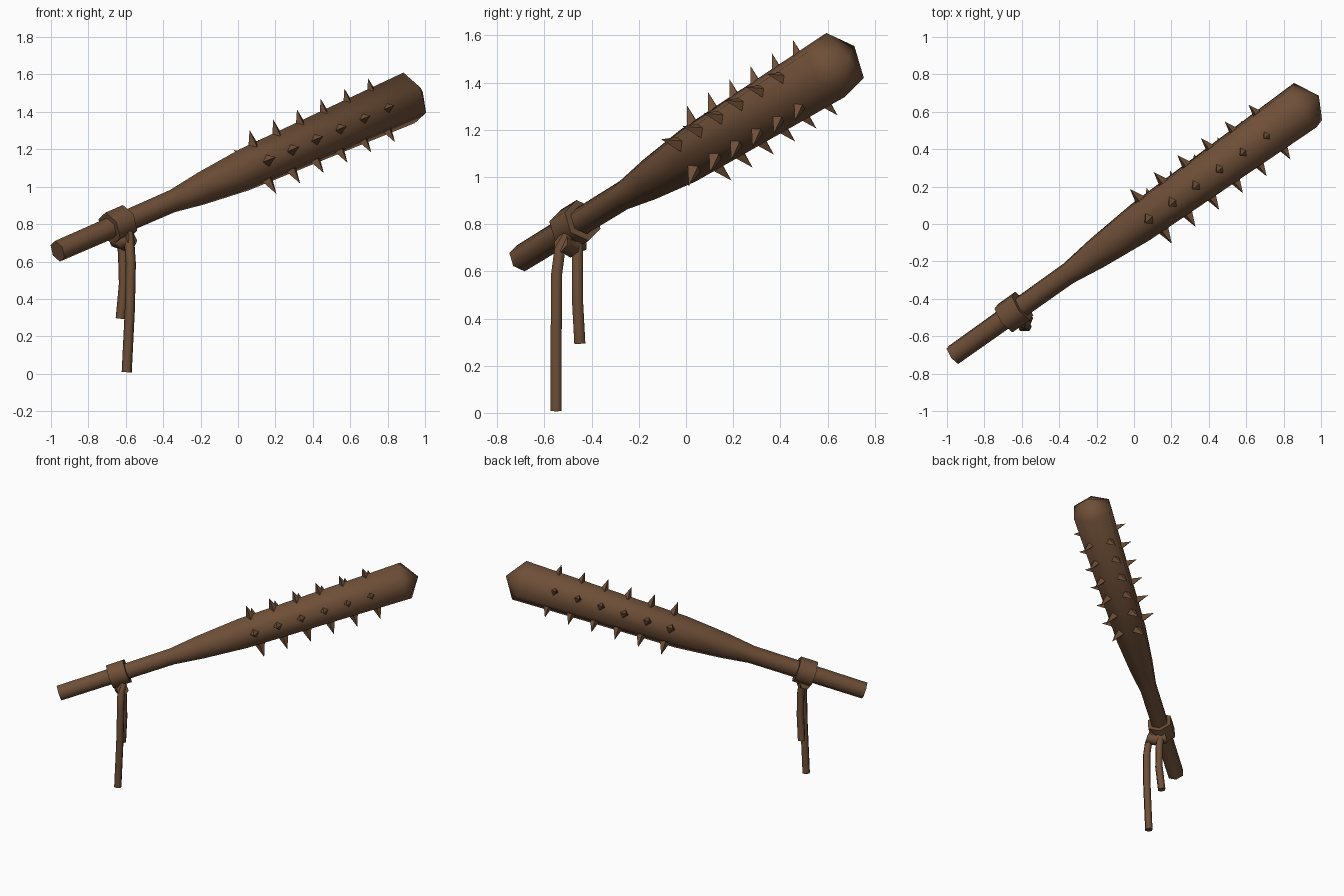
import bpy, bmesh, math
from mathutils import Vector

if "Cube" in bpy.data.objects:
    bpy.data.objects.remove(bpy.data.objects["Cube"])

wood = bpy.data.materials.new("dark brown wood")
wood.diffuse_color = (0.156, 0.078, 0.039, 1)
wood.use_nodes = True
wood.node_tree.nodes["Principled BSDF"].inputs["Base Color"].default_value = wood.diffuse_color

# Club axis frame: d along the club, h horizontal left, u up
A = Vector((-0.965, -0.70, 0.655))
B = Vector((0.915, 0.635, 1.475))
d = (B - A).normalized()
LEN = (B - A).length
h = Vector((-d.y, d.x, 0)).normalized()
u = d.cross(h)


def radial(deg):
    """Direction around the club, measured from up towards the right."""
    a = math.radians(deg)
    return u * math.cos(a) - h * math.sin(a)


def finish(name, bm, angle):
    bmesh.ops.recalc_face_normals(bm, faces=bm.faces)
    me = bpy.data.meshes.new(name)
    bm.to_mesh(me)
    bm.free()
    ob = bpy.data.objects.new(name, me)
    bpy.context.collection.objects.link(ob)
    me.materials.append(wood)
    if angle:
        bpy.ops.object.select_all(action='DESELECT')
        ob.select_set(True)
        bpy.context.view_layer.objects.active = ob
        bpy.ops.object.shade_smooth_by_angle(angle=math.radians(angle))
    return ob


def skin(bm, rings, cap_end=True):
    """Bridge successive rings of points and cap the ends."""
    vs = [[bm.verts.new(p) for p in r] for r in rings]
    n = len(vs[0])
    for a, b in zip(vs, vs[1:]):
        for i in range(n):
            j = (i + 1) % n
            bm.faces.new((a[i], a[j], b[j], b[i]))
    bm.faces.new(vs[0])
    if cap_end:
        bm.faces.new(vs[-1])
    return vs[-1]


def axis_ring(t, r):
    return [A + d * t + radial(6 + 60 * k) * r for k in range(6)]


# Club: six-sided handle, flare and heavy head with a blunt point
bm = bmesh.new()
profile = [(0, .059), (.8, .063), (1.0, .09), (1.3, .117), (LEN, .144)]
last = skin(bm, [axis_ring(t, r) for t, r in profile], cap_end=False)
apex = bm.verts.new(A + d * (LEN + .095))
for i in range(6):
    bm.faces.new((last[i], last[(i + 1) % 6], apex))
finish("club", bm, 65)

# Spikes: five rows of six four-sided points
bm = bmesh.new()
for row in range(5):
    out = radial(6 + 72 * row)
    side = d.cross(out)
    for k in range(6):
        c = A + d * (1.39 + 0.165 * k)
        base = [c + out * .09 + v * .038 for v in (d, side, -d, -side)]
        vb = [bm.verts.new(p) for p in base]
        tip = bm.verts.new(c + out * .195)
        bm.faces.new(vb)
        for i in range(4):
            bm.faces.new((vb[i], vb[(i + 1) % 4], tip))
finish("spikes", bm, 0)

# Wrap around the handle
bm = bmesh.new()
skin(bm, [axis_ring(.36, .092), axis_ring(.48, .092)])
finish("wrap", bm, 65)


def strap(name, pts, r):
    """Six-sided cord through the given points."""
    pts = [Vector(p) for p in pts]
    rings = []
    for i, p in enumerate(pts):
        t = (pts[min(i + 1, len(pts) - 1)] - pts[max(i - 1, 0)]).normalized()
        e = t.cross(Vector((0, 1, 0))).normalized()
        f = t.cross(e)
        rings.append([p + (e * math.cos(k * math.pi / 3) + f * math.sin(k * math.pi / 3)) * r
                      for k in range(6)])
    bm = bmesh.new()
    skin(bm, rings)
    finish(name, bm, 65)


# Knot under the wrap and the two hanging ends
strap("knot", [(-.66, -.45, .72), (-.61, -.49, .70), (-.57, -.53, .72)], .042)
strap("long_strap", [(-.585, -.50, .75), (-.58, -.535, .69), (-.573, -.548, .59),
                     (-.578, -.55, .35), (-.595, -.55, .008)], .027)
strap("short_strap", [(-.63, -.46, .74), (-.615, -.46, .65), (-.61, -.46, .48),
                      (-.627, -.45, .295)], .027)
